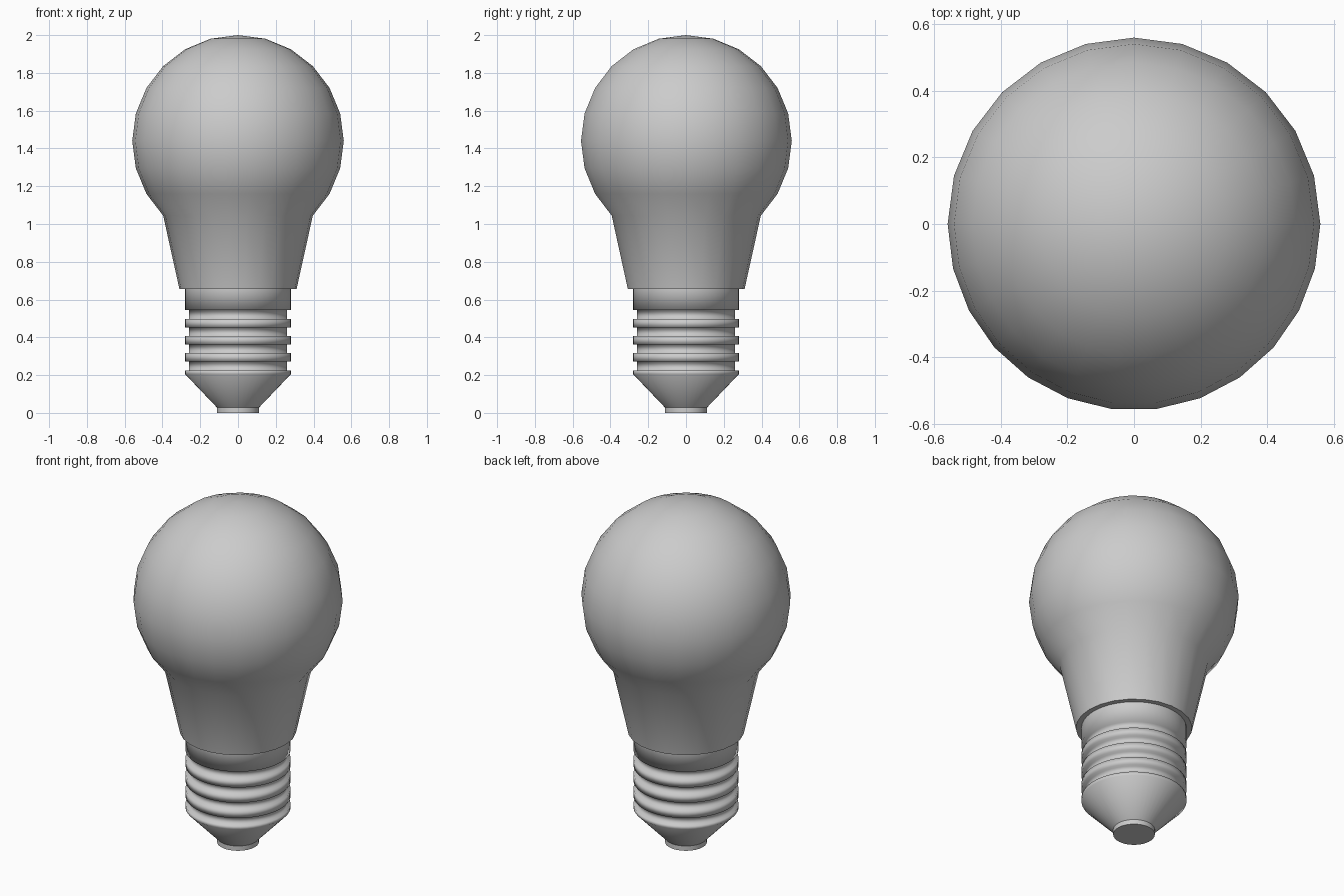
import bpy, bmesh
from math import cos, sin, pi, radians

if "Cube" in bpy.data.objects:
    bpy.data.objects.remove(bpy.data.objects["Cube"])


def lathe(name, profile, angles, smooth_angle):
    """Revolve (radius, z) points, top to bottom, around z; radius 0 makes a pole."""
    bm = bmesh.new()
    rings = []
    for r, z in profile:
        if r == 0:
            rings.append([bm.verts.new((0, 0, z))] * len(angles))
        else:
            rings.append([bm.verts.new((r * cos(a), r * sin(a), z)) for a in angles])
    for up, low in zip(rings, rings[1:]):
        for i in range(len(angles)):
            j = (i + 1) % len(angles)
            corners = [up[i], low[i], low[j], up[j]]
            bm.faces.new(list(dict.fromkeys(corners)))
    bmesh.ops.recalc_face_normals(bm, faces=bm.faces)
    mesh = bpy.data.meshes.new(name)
    bm.to_mesh(mesh)
    bm.free()
    obj = bpy.data.objects.new(name, mesh)
    bpy.context.collection.objects.link(obj)
    bpy.ops.object.select_all(action='DESELECT')
    obj.select_set(True)
    bpy.context.view_layer.objects.active = obj
    bpy.ops.object.shade_smooth_by_angle(angle=radians(smooth_angle))
    return obj


# Glass bulb and tapered neck: 12 sides at the back, 13 at the front
bulb_angles = [pi * i / 12 for i in range(12)] + [pi + pi * i / 13 for i in range(13)]
R, CZ = 0.56, 1.44
bulb = [(0, CZ + R)]
bulb += [(R * cos(radians(t)), CZ + R * sin(radians(t))) for t in range(75, -46, -15)]
bulb += [(0.31, 0.655), (0.275, 0.655)]
lathe("glass_bulb", bulb, bulb_angles, 40)

# Screw base: collar, three ridges between grooves, then the insulator cone
round_angles = [2 * pi * i / 48 for i in range(48)]
OUT, IN = 0.28, 0.26
screw = [(OUT, 0.655), (OUT, 0.544), (IN, 0.544)]
for top in (0.496, 0.406, 0.316):
    screw += [(IN, top), (OUT, top), (OUT, top - 0.045), (IN, top - 0.045)]
screw += [(IN, 0.225), (OUT, 0.225), (OUT, 0.205), (0.111, 0.028)]
lathe("screw_base", screw, round_angles, 120)

# Contact button at the foot
lathe("contact_tip", [(0.111, 0.028), (0.111, 0), (0, 0)], round_angles, 40)
